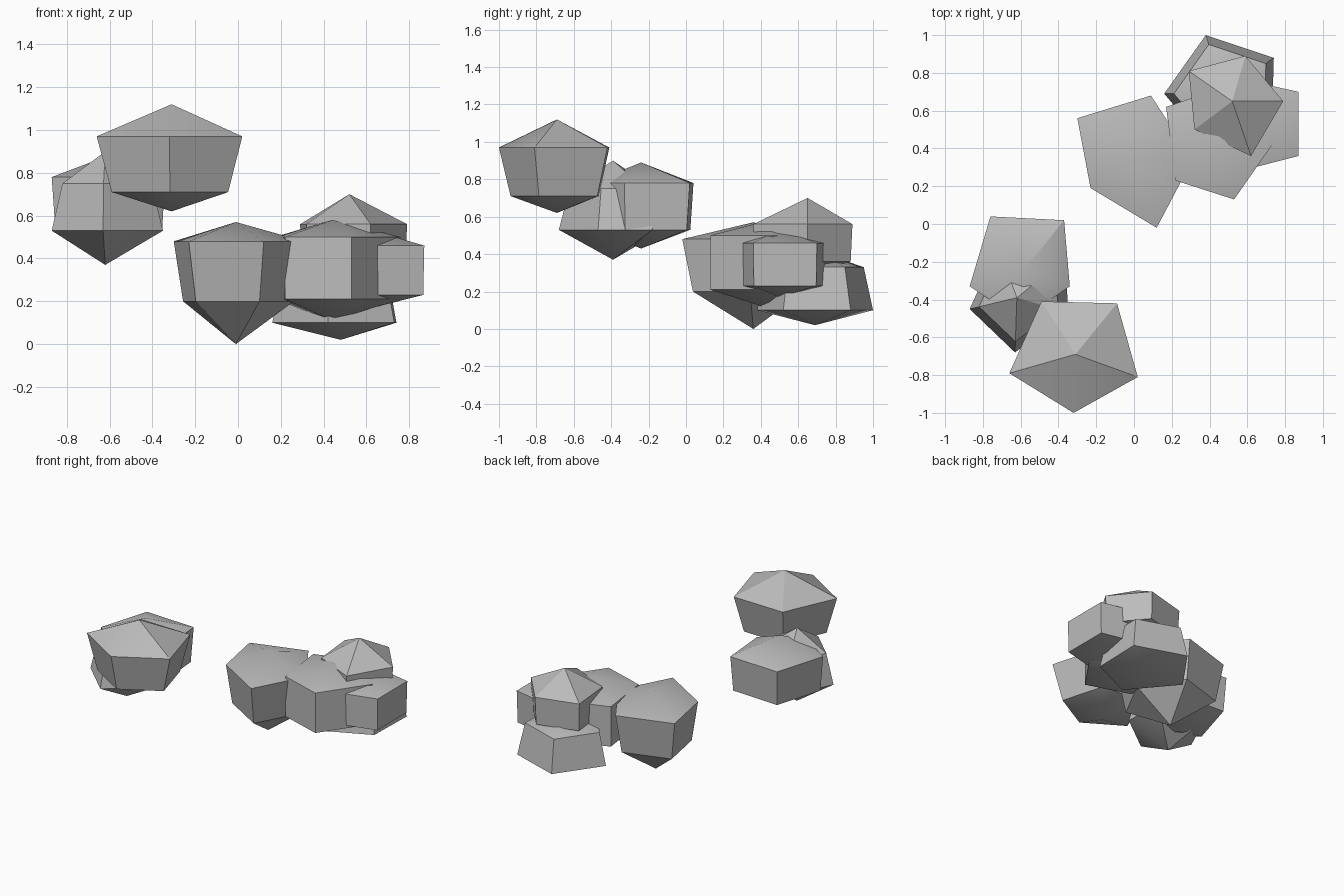
import bpy
import bmesh
import math
from mathutils import Vector

default_cube = bpy.data.objects.get("Cube")
if default_cube:
    bpy.data.objects.remove(default_cube, do_unlink=True)

# One stone colour for everything
stone = bpy.data.materials.new("Stone grey")
stone.use_nodes = True
grey = (0.5, 0.5, 0.5, 1)
stone.diffuse_color = grey
stone.node_tree.nodes["Principled BSDF"].inputs["Base Color"].default_value = grey


def make_rock(name, centre, outline, heights, narrow_low=1.0, narrow_high=1.0):
    """Five-sided boulder: two pentagon rings capped by a top and a bottom point.

    heights holds bottom point, lower ring, upper ring and top point.
    """
    bottom_z, low_z, high_z, top_z = heights
    middle = Vector(centre)
    bm = bmesh.new()

    def make_ring(scale, z):
        points = [middle + (Vector(p) - middle) * scale for p in outline]
        return [bm.verts.new((p.x, p.y, z)) for p in points]

    low = make_ring(narrow_low, low_z)
    high = make_ring(narrow_high, high_z)
    bottom = bm.verts.new((*centre, bottom_z))
    top = bm.verts.new((*centre, top_z))
    count = len(outline)
    for i in range(count):
        j = (i + 1) % count
        bm.faces.new((low[i], low[j], high[j], high[i]))
        bm.faces.new((high[i], high[j], top))
        bm.faces.new((low[j], low[i], bottom))
    bmesh.ops.recalc_face_normals(bm, faces=bm.faces)

    mesh = bpy.data.meshes.new(name)
    bm.to_mesh(mesh)
    bm.free()
    mesh.materials.append(stone)
    rock = bpy.data.objects.new(name, mesh)
    bpy.context.collection.objects.link(rock)

    # Soften only the shallow edges
    bpy.ops.object.select_all(action="DESELECT")
    rock.select_set(True)
    bpy.context.view_layer.objects.active = rock
    bpy.ops.object.shade_smooth_by_angle(angle=math.radians(30))
    return rock


# Raised pile at the front right
make_rock("high_front_rock", (-0.31, -0.69),
          [(-0.66, -0.79), (-0.32, -1.0), (0.02, -0.81), (-0.09, -0.42), (-0.49, -0.41)],
          (0.62, 0.71, 0.97, 1.12), narrow_low=0.8)
make_rock("high_back_rock", (-0.58, -0.24),
          [(-0.87, -0.33), (-0.6, -0.51), (-0.34, -0.33), (-0.37, 0.02), (-0.76, 0.04)],
          (0.43, 0.53, 0.78, 0.89), narrow_low=0.94)
make_rock("high_lower_rock", (-0.62, -0.39),
          [(-0.87, -0.45), (-0.63, -0.68), (-0.35, -0.47), (-0.36, -0.18), (-0.72, -0.12)],
          (0.37, 0.53, 0.75, 0.9), narrow_high=0.8)

# Low pile at the back left
make_rock("low_front_rock", (-0.01, 0.36),
          [(-0.3, 0.56), (-0.23, 0.19), (0.12, -0.02), (0.31, 0.34), (0.09, 0.68)],
          (0, 0.2, 0.48, 0.57), narrow_low=0.85)
make_rock("low_middle_rock", (0.44, 0.44),
          [(0.22, 0.23), (0.53, 0.13), (0.76, 0.46), (0.55, 0.75), (0.17, 0.62)],
          (0.11, 0.21, 0.5, 0.58))
make_rock("low_top_rock", (0.52, 0.65),
          [(0.29, 0.81), (0.32, 0.5), (0.62, 0.36), (0.79, 0.65), (0.59, 0.89)],
          (0.3, 0.36, 0.56, 0.7), narrow_low=0.96)
make_rock("low_side_rock", (0.63, 0.5),
          [(0.36, 0.53), (0.56, 0.28), (0.87, 0.36), (0.87, 0.7), (0.55, 0.77)],
          (0.17, 0.23, 0.46, 0.53), narrow_low=0.98)
make_rock("low_back_rock", (0.48, 0.69),
          [(0.38, 1.0), (0.16, 0.69), (0.42, 0.38), (0.73, 0.52), (0.74, 0.88)],
          (0.02, 0.1, 0.33, 0.42), narrow_high=0.84)
